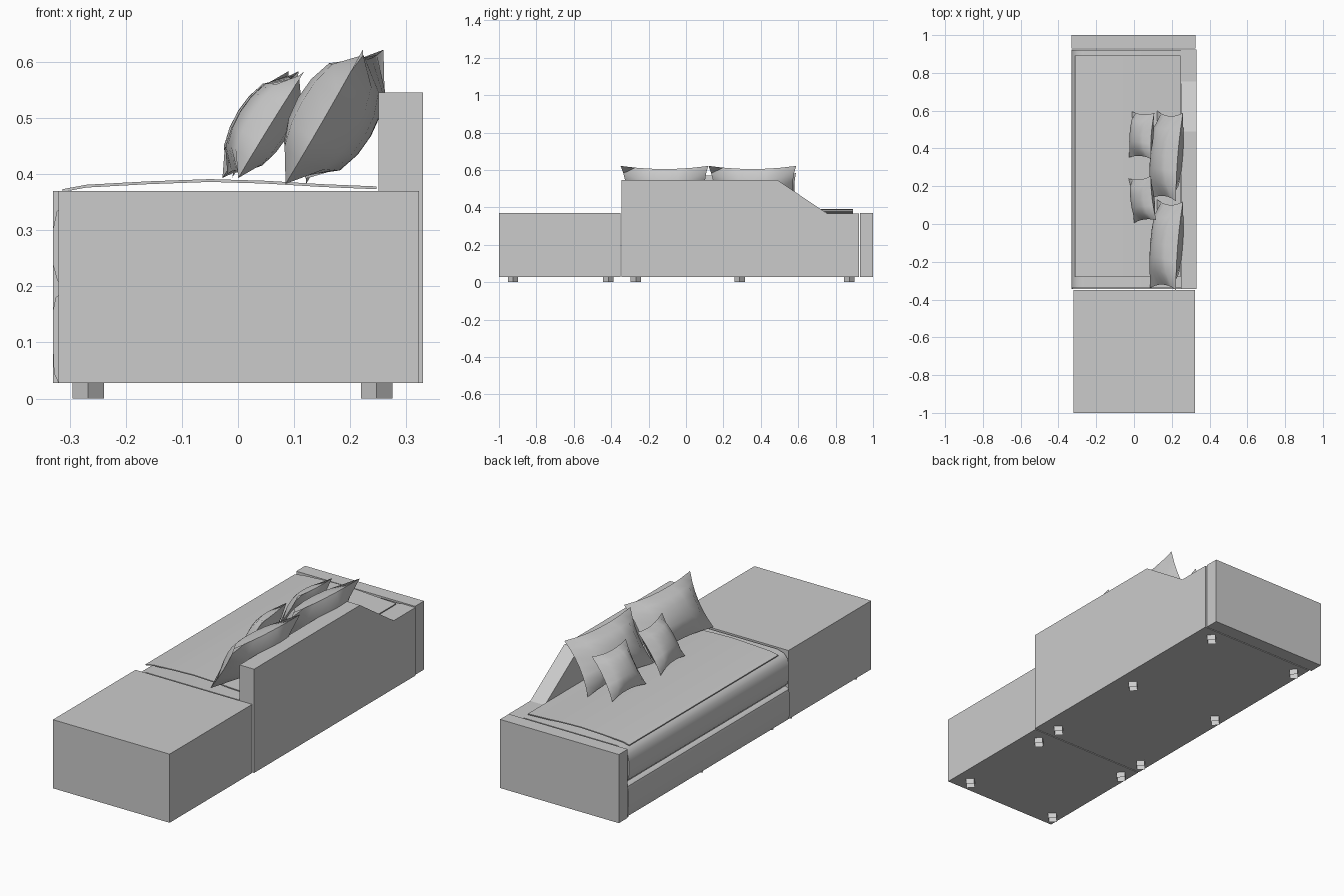
import bpy
import bmesh
import math
from mathutils import Matrix

cube = bpy.data.objects.get("Cube")
if cube:
    bpy.data.objects.remove(cube, do_unlink=True)

# Single upholstery colour
GREY = (0.6, 0.6, 0.6, 1.0)
fabric = bpy.data.materials.new("light_grey_fabric")
fabric.use_nodes = True
fabric.diffuse_color = GREY
fabric.node_tree.nodes["Principled BSDF"].inputs["Base Color"].default_value = GREY


def finish(bm, name, smooth=0):
    bmesh.ops.recalc_face_normals(bm, faces=bm.faces[:])
    mesh = bpy.data.meshes.new(name)
    bm.to_mesh(mesh)
    bm.free()
    mesh.materials.append(fabric)
    obj = bpy.data.objects.new(name, mesh)
    bpy.context.collection.objects.link(obj)
    if smooth:
        bpy.ops.object.select_all(action="DESELECT")
        obj.select_set(True)
        bpy.context.view_layer.objects.active = obj
        bpy.ops.object.shade_smooth_by_angle(angle=math.radians(smooth))
    return obj


def box(name, x, y, z):
    bm = bmesh.new()
    bmesh.ops.create_cube(bm, size=1)
    for v in bm.verts:
        for i, (lo, hi) in enumerate((x, y, z)):
            v.co[i] = hi if v.co[i] > 0 else lo
    return finish(bm, name)


def prism(name, profile, place, lo, hi, smooth=0):
    """Extrude a profile; place(a, b, depth) gives the 3D point."""
    bm = bmesh.new()
    ends = [[bm.verts.new(place(a, b, d)) for a, b in profile] for d in (lo, hi)]
    n = len(profile)
    for i in range(n):
        j = (i + 1) % n
        bm.faces.new((ends[0][i], ends[0][j], ends[1][j], ends[1][i]))
    for end in ends:
        bm.faces.new(end)
    return finish(bm, name, smooth)


def along_y(a, b, d):
    return (a, d, b)


def along_x(a, b, d):
    return (d, a, b)


def pillow(name, center, half_w, half_h, thick, lean, yaw, n=6):
    """Pinched rectangular pillow with pointed corners and a sharp seam."""
    bm = bmesh.new()
    matrix = (Matrix.Translation(center) @ Matrix.Rotation(math.radians(yaw), 4, "Z")
              @ Matrix.Rotation(math.radians(lean), 4, "Y"))
    for side in (-1, 1):
        rows = []
        for i in range(n + 1):
            row = []
            for j in range(n + 1):
                u, v = 2 * i / n - 1, 2 * j / n - 1
                bulge = math.sqrt((1 - u * u) * (1 - v * v))
                row.append(bm.verts.new((side * thick * bulge,
                                         half_w * u * (1 - 0.1 * (1 - v * v)),
                                         half_h * v * (1 - 0.14 * (1 - u * u)))))
            rows.append(row)
        for i in range(n):
            for j in range(n):
                bm.faces.new((rows[i][j], rows[i + 1][j],
                              rows[i + 1][j + 1], rows[i][j + 1]))
    bmesh.ops.remove_doubles(bm, verts=bm.verts[:], dist=0.0001)
    bm.transform(matrix)
    return finish(bm, name, 55)


# Ottoman and end panel
box("ottoman", (-0.32, 0.323), (-1.0, -0.35), (0.028, 0.37))
box("end_panel", (-0.33, 0.325), (0.93, 1.0), (0.028, 0.37))

# Backrest with a sloping end
prism("backrest",
      [(-0.345, 0.028), (0.925, 0.028), (0.925, 0.367), (0.755, 0.367),
       (0.49, 0.545), (-0.345, 0.545)], along_x, 0.25, 0.33)

# Base and seat cushion with rounded fronts
prism("sofa_base",
      [(0.25, 0.028), (-0.32, 0.028), (-0.328, 0.045), (-0.33, 0.1),
       (-0.33, 0.155), (-0.325, 0.18), (-0.31, 0.192), (0.25, 0.192)],
      along_y, -0.345, 0.925, 40)
prism("seat_cushion",
      [(0.25, 0.192), (-0.305, 0.192), (-0.322, 0.21), (-0.33, 0.24),
       (-0.33, 0.3), (-0.323, 0.333), (-0.303, 0.356), (-0.265, 0.367),
       (0.25, 0.367)],
      along_y, -0.34, 0.92, 40)

# Thin arched throw lying on the seat
arch = [(-0.313, 0.373), (-0.27, 0.381), (-0.16, 0.387), (-0.05, 0.391),
        (0.05, 0.388), (0.15, 0.382), (0.247, 0.378)]
under = [(x, z - 0.005) for x, z in reversed(arch)]
prism("seat_throw", arch + under, along_y, -0.28, 0.893, 40)

# Pillows
for k, y in enumerate((-0.11, 0.36)):
    pillow(f"large_pillow_{k + 1}", (0.172, y, 0.502), 0.235, 0.138, 0.073, 30, -4.5)
pillow("small_pillow_1", (0.045, 0.13, 0.488), 0.118, 0.112, 0.047, 32, 7)
pillow("small_pillow_2", (0.04, 0.47, 0.488), 0.122, 0.112, 0.047, 32, -4)

# Open square legs turned by 45 degrees
for k, y in enumerate((-0.925, -0.415, -0.268, 0.287, 0.873)):
    for side, x in (("right", -0.267), ("left", 0.247)):
        bm = bmesh.new()
        bmesh.ops.create_cone(bm, cap_ends=False, segments=4, radius1=0.028,
                              radius2=0.028, depth=0.03,
                              matrix=Matrix.Translation((x, y, 0.015)))
        finish(bm, f"{side}_leg_{k + 1}")
